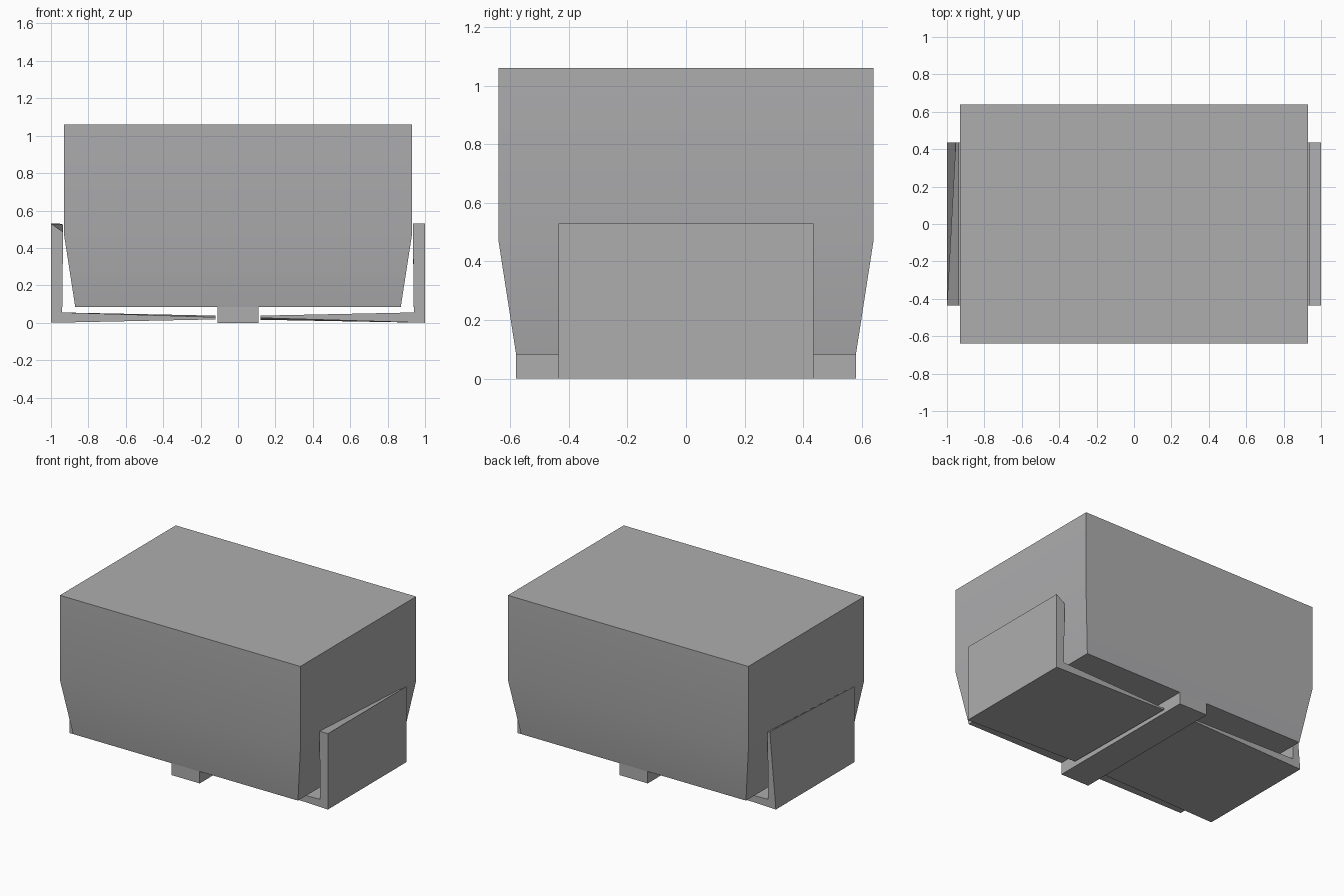
import bpy
import bmesh

old = bpy.data.objects.get("Cube")
if old:
    bpy.data.objects.remove(old, do_unlink=True)

grey = bpy.data.materials.new("plain grey")
grey.use_nodes = True
colour = (0.42, 0.42, 0.43, 1)
grey.diffuse_color = colour
grey.node_tree.nodes["Principled BSDF"].inputs["Base Color"].default_value = colour


def loft(name, rings, smooth=False):
    """Join matching rings of points into a closed solid."""
    bm = bmesh.new()
    loops = [[bm.verts.new(p) for p in ring] for ring in rings]
    for a, b in zip(loops, loops[1:]):
        for i in range(len(a)):
            j = (i + 1) % len(a)
            bm.faces.new((a[i], a[j], b[j], b[i]))
    bm.faces.new(loops[0])
    bm.faces.new(loops[-1])
    bmesh.ops.remove_doubles(bm, verts=bm.verts, dist=0.0005)
    bmesh.ops.recalc_face_normals(bm, faces=bm.faces)
    mesh = bpy.data.meshes.new(name)
    bm.to_mesh(mesh)
    bm.free()
    mesh.materials.append(grey)
    obj = bpy.data.objects.new(name, mesh)
    bpy.context.collection.objects.link(obj)
    if smooth:
        bpy.ops.object.select_all(action="DESELECT")
        obj.select_set(True)
        bpy.context.view_layer.objects.active = obj
        bpy.ops.object.shade_smooth_by_angle(angle=0.5)
    return obj


def rectangle(x, y, z):
    return [(-x, -y, z), (x, -y, z), (x, y, z), (-x, y, z)]


def terminal_section(side, y, outer_top, inner_top, tip):
    """Bent strip: upright leg outside, lead running inward underneath."""
    profile = [(1, 0), (outer_top, 0.53), (0.935, inner_top),
               (0.94, 0.055), (0.12, tip + 0.006), (0.12, tip - 0.006)]
    return [(side * x, y, z) for x, z in profile]


# Moulded body with a tapered lower half
loft("body", [rectangle(0.87, 0.58, 0.083),
              rectangle(0.93, 0.64, 0.47),
              rectangle(0.93, 0.64, 1.06)], smooth=True)

# Central foot rail
loft("foot_rail", [rectangle(0.11, 0.58, 0), rectangle(0.11, 0.58, 0.083)])

# Folded end terminals, each slightly twisted from front to back
loft("left_terminal", [terminal_section(1, -0.435, 1, 0.53, 0.032),
                       terminal_section(1, 0.435, 1, 0.485, 0.022)])
loft("right_terminal", [terminal_section(-1, -0.435, 1, 0.485, 0.024),
                        terminal_section(-1, 0.435, 0.953, 0.525, 0.032)])
